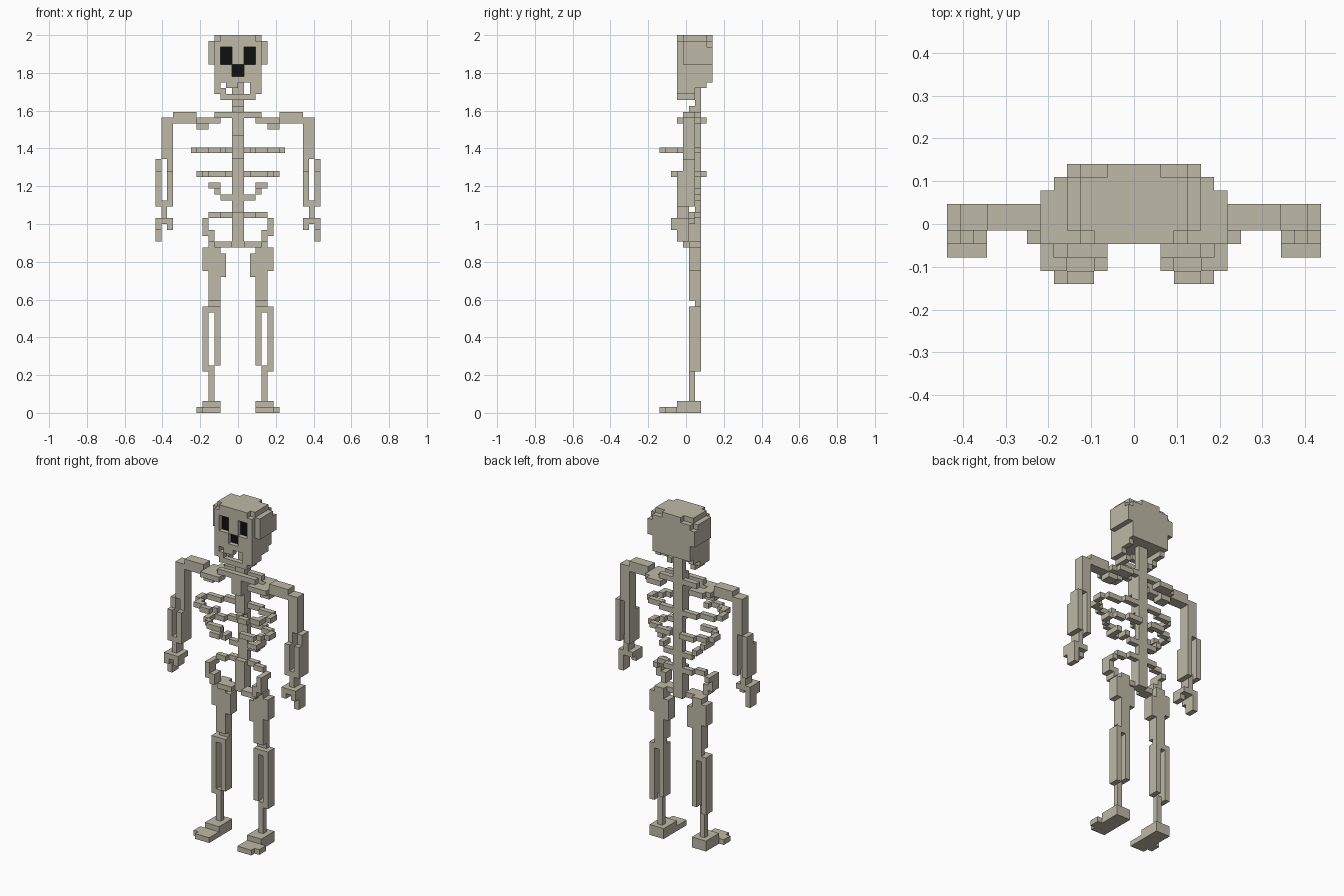
import bpy, bmesh
from mathutils import Matrix, Vector

cube = bpy.data.objects.get("Cube")
if cube:
    bpy.data.objects.remove(cube, do_unlink=True)

U = 2 / 64  # edge of one block


def material(name, color):
    m = bpy.data.materials.new(name)
    m.use_nodes = True
    m.diffuse_color = color
    bsdf = next(n for n in m.node_tree.nodes if n.type == 'BSDF_PRINCIPLED')
    bsdf.inputs["Base Color"].default_value = color
    bsdf.inputs["Roughness"].default_value = 0.8
    return m


BONE = material("bone", (0.51, 0.485, 0.385, 1))
BLACK = material("socket black", (0.005, 0.005, 0.005, 1))


def part(name, boxes, sides=(1,), mat=BONE):
    """Blocks as (x0, x1, y0, y1, z0, z1); y counts from the front, sides mirror x."""
    bm = bmesh.new()
    for x0, x1, y0, y1, z0, z1 in boxes:
        for s in sides:
            size = Vector((x1 - x0, y1 - y0, z1 - z0)) * U
            mid = Vector((s * (x0 + x1) / 2, (y0 + y1) / 2 - 4.5, (z0 + z1) / 2)) * U
            bmesh.ops.create_cube(bm, size=1, matrix=Matrix.Translation(mid) @ Matrix.Diagonal((*size, 1)))
    mesh = bpy.data.meshes.new(name)
    bm.to_mesh(mesh)
    bm.free()
    mesh.materials.append(mat)
    ob = bpy.data.objects.new(name, mesh)
    bpy.context.collection.objects.link(ob)
    return ob


BOTH = (1, -1)

# Skull: stepped cranium, then the face layer left open at eyes and nose
part("cranium", [
    (-4, 4, 4, 9, 56, 59),
    (-5, 5, 4, 9, 59, 62),
    (-5, 5, 4, 8, 62, 63),
    (-4, 4, 8, 9, 62, 63),
    (-4, 4, 4, 8, 63, 64),
    (-2, 2, 8, 9, 63, 64),
])
part("brow", [(-4, 4, 3, 4, 62, 63), (-3, 3, 3, 4, 63, 64)])
part("nose_bridge", [(-1, 1, 3, 4, 59, 62)])
part("cheeks", [(3, 4, 3, 4, 59, 62), (1, 4, 3, 4, 57, 59)], BOTH)
part("upper_jaw", [(-4, 4, 3, 4, 56, 57)])
part("upper_teeth", [(-2, 0, 3, 4, 55, 56), (2, 3, 3, 4, 55, 56)])
part("lower_jaw_sides", [(3, 4, 3, 8, 55, 56), (3, 4, 3, 6, 54, 55), (2, 3, 3, 4, 54, 55),
                         (2, 3, 3, 6, 53, 54)], BOTH)
part("lower_jaw_front", [(-3, 3, 3, 4, 53, 54)])
part("eye_sockets", [(1, 3, 3.85, 4, 59, 62)], BOTH, BLACK)
part("nose_socket", [(-1, 1, 3.85, 4, 57, 59)], mat=BLACK)

# Spine
part("spine", [(-1, 1, 6, 7, 28, 56), (-1, 1, 5, 6, 28, 34), (-1, 1, 5, 6, 43, 52),
               (-1, 1, 4, 5, 47, 51)])

# Shoulder girdle
part("collar_bones", [(1, 4, 4, 5, 50, 51), (3, 7, 3, 5, 49, 50), (5, 7, 4, 5, 48, 49)], BOTH)
part("shoulder_blades", [(1, 4, 6, 7, 50, 51), (3, 6, 6, 8, 49, 50), (5, 7, 5, 7, 49, 50),
                         (5, 7, 5, 6, 48, 49)], BOTH)

# Ribs curve from the spine around to open front ends
part("upper_ribs", [(1, 4, 6, 7, 44, 45), (4, 7, 5, 6, 44, 45), (7, 8, 3, 5, 44, 45),
                    (6, 7, 1, 3, 44, 45), (5, 6, 1, 2, 44, 45), (3, 5, 0, 1, 44, 45),
                    (2, 3, 1, 2, 44, 45)], BOTH)
part("middle_ribs", [(1, 4, 7, 8, 40, 41), (4, 6, 6, 7, 40, 41), (6, 7, 4, 6, 40, 41),
                     (5, 6, 3, 4, 40, 41), (2, 5, 2, 3, 40, 41)], BOTH)
part("lower_ribs", [(1, 3, 6, 7, 36, 37), (3, 4, 5, 7, 37, 38), (4, 5, 4, 6, 38, 39),
                    (3, 4, 3, 4, 38, 39), (4, 5, 3, 4, 38, 39)], BOTH)

# Pelvis ring
part("pelvis", [(1, 3, 6, 7, 33, 34), (3, 5, 5, 6, 33, 34), (5, 6, 3, 6, 32, 33),
                (5, 6, 3, 5, 30, 32), (4, 5, 3, 5, 29, 31), (1, 4, 4, 6, 28, 29)], BOTH)

# Limbs
for side, s in (("left", 1), ("right", -1)):
    def limb(name, boxes):
        part(f"{side}_{name}", boxes, (s,))

    limb("shoulder", [(7, 11, 4, 6, 50, 51), (7, 12, 4, 6, 49, 50)])
    limb("upper_arm", [(11, 13, 4, 6, 43, 49), (12, 13, 4, 6, 49, 50)])
    for name, x in (("inner_forearm", 11), ("outer_forearm", 13)):
        limb(name, [(x, x + 1, 4, 6, 35, 43), (x, x + 1, 3, 4, 35, 41)])
    limb("wrist", [(12, 13, 3, 5, 33, 36)])
    limb("hand", [(11, 14, 2, 5, 32, 33), (13, 14, 3, 5, 29, 32), (13, 14, 2, 3, 31, 32),
                  (11, 12, 2, 4, 31, 32)])

    limb("thigh", [(3, 5, 5, 7, 19, 29), (3, 5, 6, 7, 18, 19)])
    limb("hip_joint", [(5, 6, 5, 7, 24, 28), (2, 3, 5, 7, 23, 27)])
    limb("knee", [(3, 6, 5, 7, 17, 18)])
    limb("inner_shin", [(3, 4, 5, 7, 8, 18)])
    limb("outer_shin", [(5, 6, 5, 7, 7, 18)])
    limb("ankle", [(4, 5, 5, 6, 2, 8)])
    limb("foot", [(3, 6, 3, 7, 1, 2), (3, 6, 0, 7, 0, 1), (6, 7, 1, 3, 0, 1)])
